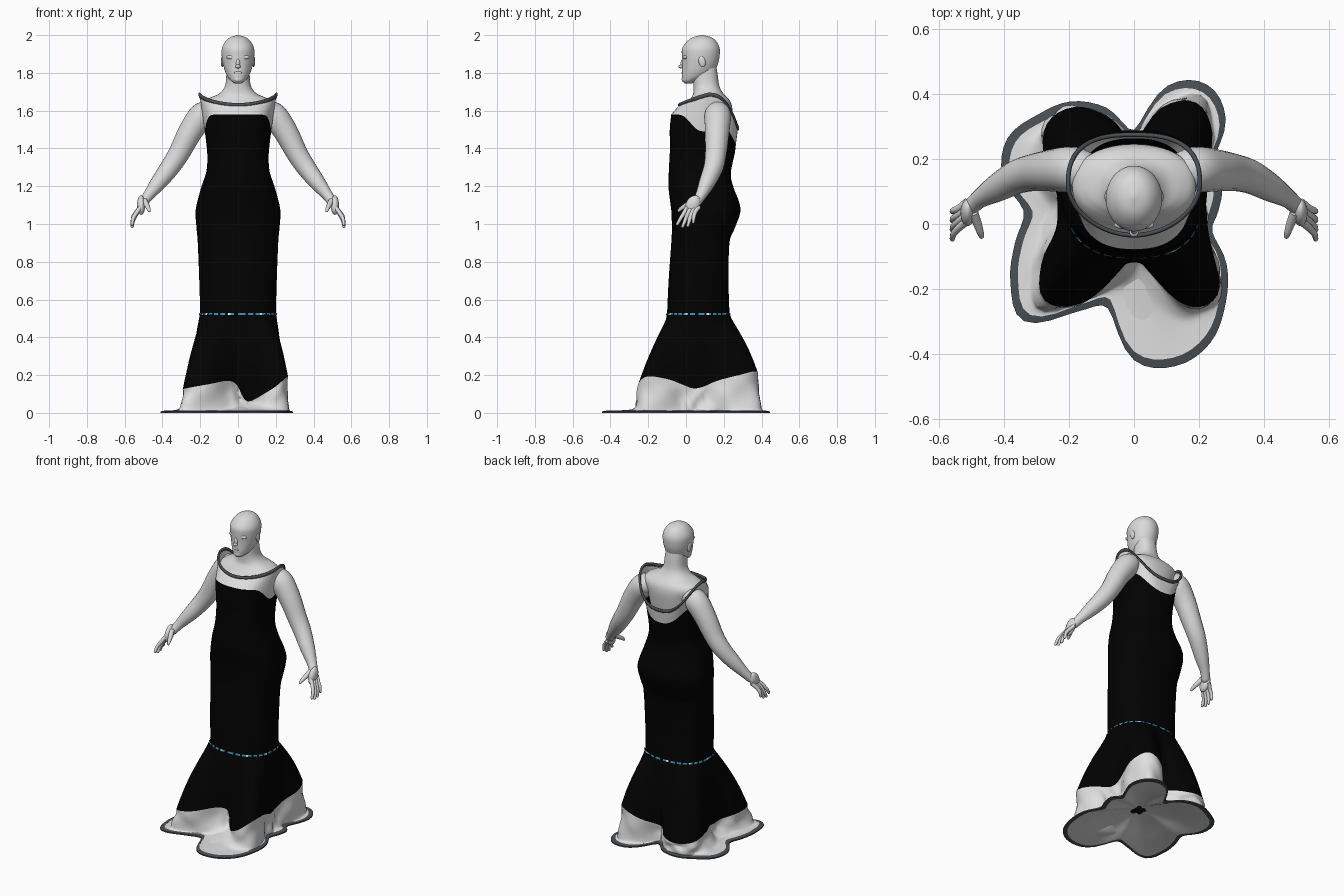
import bpy
import bmesh
from math import sin, cos, pi, radians, copysign
from mathutils import Vector, Matrix

cube = bpy.data.objects.get("Cube")
if cube:
    bpy.data.objects.remove(cube, do_unlink=True)


def material(name, color):
    mat = bpy.data.materials.new(name)
    mat.use_nodes = True
    mat.diffuse_color = (*color, 1)
    bsdf = next(n for n in mat.node_tree.nodes if n.type == 'BSDF_PRINCIPLED')
    bsdf.inputs["Base Color"].default_value = (*color, 1)
    bsdf.inputs["Roughness"].default_value = 0.7
    return mat


SKIN = material("pale skin", (0.7, 0.7, 0.7))
WHITE = material("white cloth", (0.75, 0.75, 0.75))
BLACK = material("black cloth", (0.0005, 0.0005, 0.0005))
SLATE = material("slate piping", (0.065, 0.08, 0.09))
BLUE = material("blue beads", (0.03, 0.27, 0.47))

SEGS = 96
ANGLES = [2 * pi * i / SEGS for i in range(SEGS)]


def spline(points, steps, closed=False):
    """Catmull-Rom resampling of a list of equal-length tuples."""
    pts = [Vector(p) for p in points]
    n = len(pts)

    def pick(i):
        return pts[i % n] if closed else pts[max(0, min(n - 1, i))]

    out = []
    for i in range(n if closed else n - 1):
        a, b, c, d = (pick(i + k) for k in (-1, 0, 1, 2))
        for s in range(steps):
            t = s / steps
            out.append(b + (c - a) * (t / 2) + (a * 2 - b * 5 + c * 4 - d) * (t * t / 2)
                       + (b * 3 - a - c * 3 + d) * (t ** 3 / 2))
    return out if closed else out + [pts[-1]]


def finish(name, bm, mats, mirror=False):
    mesh = bpy.data.meshes.new(name)
    bm.to_mesh(mesh)
    bm.free()
    for mat in mats:
        mesh.materials.append(mat)
    mesh.shade_smooth()
    mesh.set_sharp_from_angle(angle=radians(50))
    obj = bpy.data.objects.new(name, mesh)
    bpy.context.collection.objects.link(obj)
    if mirror:
        obj.modifiers.new("mirror", 'MIRROR')


def loft(name, rings, mats, caps=False, mirror=False, rule=None):
    """Skin closed rings; rule(segment) picks the material slot."""
    bm = bmesh.new()
    rows = [[bm.verts.new(p) for p in ring] for ring in rings]
    for low, high in zip(rows, rows[1:]):
        n = len(low)
        for i in range(n):
            j = (i + 1) % n
            face = bm.faces.new((low[i], low[j], high[j], high[i]))
            face.material_index = rule(i) if rule else 0
    if caps:
        bm.faces.new(rows[0][::-1])
        bm.faces.new(rows[-1])
        bmesh.ops.recalc_face_normals(bm, faces=bm.faces)
    finish(name, bm, mats, mirror)


def oval(z, rx, front, back, power=1.0):
    """Ring of points; a power below one makes it squarer."""
    mid, ry = (front + back) / 2, (back - front) / 2

    def bend(v):
        return copysign(abs(v) ** power, v)
    return [Vector((rx * bend(cos(a)), mid + ry * bend(sin(a)), z)) for a in ANGLES]


def tube(name, path, mats, steps=5, sides=20):
    """Mirrored round limb along (x, y, z, radius) points with a rounded tip."""
    pts = spline(path, steps)
    tip = pts[-1]
    push = (tip - pts[-2]).xyz.normalized()
    for k in (0.5, 0.85, 0.98):
        pts.append(Vector((*(tip.xyz + push * tip.w * k), tip.w * (1 - k * k) ** 0.5)))
    rings = []
    for i, p in enumerate(pts):
        along = (pts[min(i + 1, len(pts) - 1)] - pts[max(i - 1, 0)]).xyz.normalized()
        u = along.cross(Vector((0, 1, 0.3))).normalized()
        v = along.cross(u)
        rings.append([p.xyz + (u * cos(2 * pi * k / sides) + v * sin(2 * pi * k / sides)) * p.w
                      for k in range(sides)])
    loft(name, rings, mats, caps=True, mirror=True)


def ball(name, center, size, mats, mirror=False, tilt=0.0):
    bm = bmesh.new()
    place = (Matrix.Translation(center) @ Matrix.Rotation(tilt, 4, 'X')
             @ Matrix.Diagonal((*size, 1)))
    bmesh.ops.create_uvsphere(bm, u_segments=20, v_segments=12, radius=1, matrix=place)
    finish(name, bm, mats, mirror)


# Head and neck, from (height, half width, front, back) sections
head = [(1.745, .018, -.008, .035), (1.757, .036, -.019, .06), (1.78, .055, -.022, .12),
        (1.81, .069, -.021, .152), (1.85, .08, -.02, .17), (1.89, .086, -.022, .178),
        (1.93, .085, -.02, .178), (1.965, .068, .004, .162), (1.988, .042, .035, .135),
        (2.0, .004, .08, .09)]
loft("head", [oval(*s) for s in spline(head, 5)], [SKIN], caps=True)
torso = [(1.3, .14, -.05, .21), (1.45, .15, -.055, .23), (1.57, .172, -.045, .245),
         (1.62, .19, -.01, .244), (1.648, .182, .012, .235), (1.668, .15, .027, .22),
         (1.69, .1, .038, .198), (1.73, .069, .04, .177), (1.8, .061, .035, .166),
         (1.87, .055, .04, .155)]
loft("neck_and_shoulders", [oval(*s, .88) for s in spline(torso, 5)], [SKIN], caps=True)

# Face
ball("nose_bridge", (0, -.02, 1.853), (.01, .009, .026), [SKIN], tilt=-.25)
ball("nose_tip", (0, -.027, 1.834), (.014, .013, .01), [SKIN])
ball("lips", (0, -.018, 1.801), (.02, .006, .007), [SKIN])
ball("chin", (0, -.01, 1.766), (.024, .013, .016), [SKIN])
ball("brow", (.03, -.003, 1.883), (.032, .013, .012), [SKIN], True)
ball("ear", (.083, .085, 1.86), (.008, .018, .03), [SKIN], True, tilt=.2)

# Arms and hands
tube("arm", [(.125, .165, 1.59, .05), (.185, .168, 1.577, .07), (.25, .165, 1.492, .065),
             (.312, .158, 1.375, .057), (.36, .145, 1.3, .052), (.42, .112, 1.22, .043),
             (.475, .078, 1.15, .029), (.5, .055, 1.115, .026)], [SKIN])
ball("palm", (.513, .035, 1.1), (.022, .037, .055), [SKIN], True, tilt=-.5)
for k, finger in enumerate(("index", "middle", "ring", "little")):
    y = -.004 + .02 * k
    drop = (.012, 0, .004, .022)[k]
    tube(finger + "_finger", [(.515, y + .012, 1.09, .012), (.54, y - .008, 1.05 + drop / 2, .0115),
                              (.556, y - .026 + .004 * k, 1.015 + drop, .01),
                              (.56, y - .042 + .008 * k, .987 + drop, .008)],
         [SKIN], steps=3, sides=10)
tube("thumb", [(.495, .035, 1.125, .015), (.483, .002, 1.1, .014),
               (.474, -.025, 1.082, .011), (.47, -.038, 1.07, .008)], [SKIN], steps=3, sides=10)

# Fitted dress; its upper sections sink towards a low back and the armholes
WAIST, TOP = 1.2, 1.58
gown = [(.53, .2, -.1, .23), (.7, .205, -.092, .225), (.9, .213, -.078, .23),
        (.97, .219, -.075, .255), (1.06, .225, -.077, .287), (1.12, .215, -.084, .28),
        (1.2, .193, -.093, .25), (1.3, .168, -.09, .237), (1.4, .162, -.085, .245),
        (1.5, .168, -.086, .258), (TOP, .176, -.078, .264)]
gown_rings = [oval(*s, .82) for s in spline(gown, 5)]
for ring in gown_rings:
    for p, a in zip(ring, ANGLES):
        if p.z > WAIST:
            low = .16 * max(0, sin(a)) ** 2 + .09 * cos(a) ** 12
            p.z -= low * (p.z - WAIST) / (TOP - WAIST)
loft("dress_body", gown_rings, [BLACK])

# Collar band and its piping: squarer behind, narrower in front
rim = [b if sin(a) > 0 else f for f, b, a in
       zip(oval(1.685, .203, -.035, .275, 1.08), oval(1.685, .203, -.035, .275, .75), ANGLES)]
for p, a in zip(rim, ANGLES):
    s = sin(a)
    p.z -= .18 * s * s if s > 0 else .055 * abs(s) ** 1.3
collar = [[a.lerp(b, t / 6) for a, b in zip(gown_rings[-1], rim)] for t in range(7)]
loft("collar_band", collar, [WHITE])
piping = []
for k in range(11):
    turn = 2 * pi * k / 10
    piping.append([p + Vector((cos(a) * cos(turn), sin(a) * cos(turn), 0)) * .007
                   + Vector((0, 0, .011 * sin(turn))) for p, a in zip(rim, ANGLES)])
loft("collar_piping", piping, [SLATE])

# Radii around the skirt every fifteen degrees, for black edge and floor hem
edge_radii = [.21, .21, .25, .34, .385, .33, .21, .3, .37, .38, .32, .25,
              .23, .25, .33, .39, .33, .2, .14, .2, .34, .365, .285, .23]
edge_heights = [.13, .14, .17, .2, .22, .17, .1, .08, .08, .09, .11, .11,
                .1, .11, .12, .13, .15, .17, .14, .06, .12, .19, .18, .15]
hem_radii = [.26, .28, .27, .4, .45, .4, .25, .33, .39, .42, .45, .42,
             .34, .38, .44, .48, .36, .31, .46, .495, .47, .4, .33, .25]


def around(radii, heights):
    return [Vector((r * cos(a), .04 + r * sin(a), z)) for r, a, z in zip(radii, ANGLES, heights)]


def radial(values):
    return [v.x for v in spline([(r, 0) for r in values], SEGS // len(values), True)]


edge, edge_z, hem = radial(edge_radii), radial(edge_heights), radial(hem_radii)
edge_ring = around(edge, edge_z)
flare = []
for k in range(13):
    t = k / 12
    flare.append([a.lerp(b, t) + Vector((cos(w), sin(w), 0)) * .018 * sin(pi * t)
                  for a, b, w in zip(gown_rings[0], edge_ring, ANGLES)])
loft("flared_skirt", flare[::-1], [BLACK])

# White flounce hanging steeply, then spilling over the floor
BORDER = .027
inner = [r - BORDER for r in hem]
flounce = []
for k in range(19):
    t = k / 18
    fall = max(0, 1 - t / .75)
    radii, heights = [], []
    for r0, r1, z0, a in zip(edge, inner, edge_z, ANGLES):
        fold = sin(pi * t) * (.009 * sin(11 * a + 4 * t) + .007 * sin(17 * a - 5 * t))
        radii.append(r0 + (r1 - r0) * t ** 2.8 + fold)
        heights.append(.012 + (z0 - .012) * fall ** 1.1
                       + .008 * sin(pi * t) ** 2 * (1 + sin(13 * a)))
    flounce.append(around(radii, heights))
loft("flounce", flounce[::-1], [WHITE])


def flat(radii, z):
    return around(radii, [z] * SEGS)


# Slate border and turned-under lining
loft("hem_border", [flat(inner, 0), flat(hem, 0), flat(hem, .008), flat(inner, .0125)], [SLATE])
loft("hem_lining", [flat([r * scale for r in hem], z) for scale, z in
                    ((.1, .05), (.3, .045), (.55, .025), (.8, .005))] + [flat(inner, 0)], [WHITE])

# Beaded seam at the knee
beads = [[Vector((p.x * grow, .065 + (p.y - .065) * grow, z)) for p in gown_rings[0]]
         for z, grow in ((.518, 1.04), (.528, 1.02))]
loft("knee_seam", beads, [BLUE, WHITE, BLACK],
     rule=lambda i: 1 if i % 11 == 3 else 2 if i % 3 == 2 else 0)
